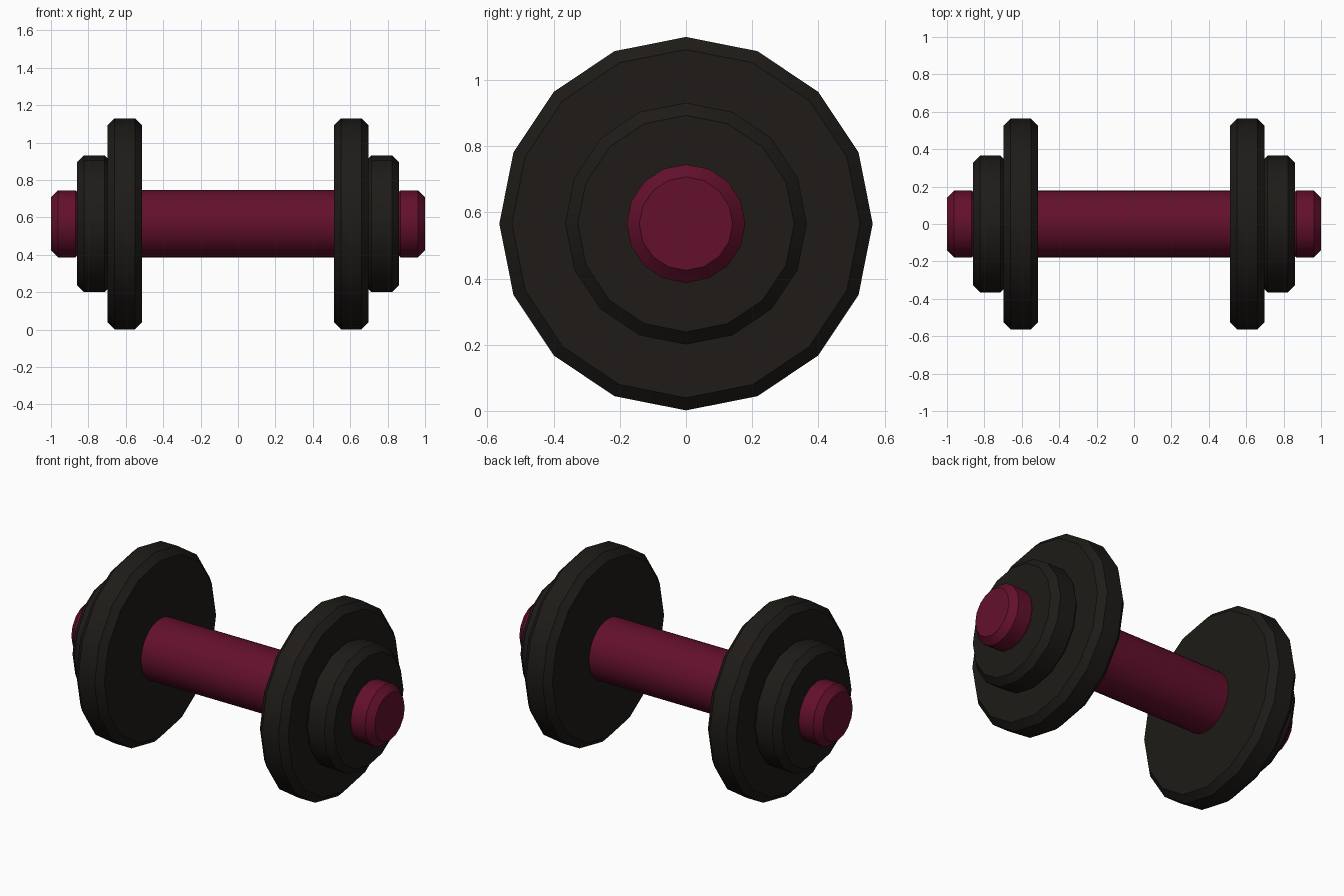
import bpy, bmesh, math

if "Cube" in bpy.data.objects:
    bpy.data.objects.remove(bpy.data.objects["Cube"])

AXIS_Z = 0.566


def material(name, color):
    m = bpy.data.materials.new(name)
    m.diffuse_color = color
    m.use_nodes = True
    m.node_tree.nodes["Principled BSDF"].inputs["Base Color"].default_value = m.diffuse_color
    return m


RUBBER = material("black_rubber", (0.013, 0.011, 0.009, 1))
GRIP = material("maroon_grip", (0.125, 0.005, 0.025, 1))


def disc(name, x0, x1, radius, chamfer, sides, mat):
    """Closed chamfered cylinder along x, with a vertex at the top."""
    profile = [(x0, radius - chamfer), (x0 + chamfer, radius),
               (x1 - chamfer, radius), (x1, radius - chamfer)]
    if chamfer == 0:
        profile = [(x0, radius), (x1, radius)]
    bm = bmesh.new()
    rings = []
    for x, r in profile:
        rings.append([bm.verts.new((x, r * math.sin(2 * math.pi * i / sides),
                                    AXIS_Z + r * math.cos(2 * math.pi * i / sides)))
                      for i in range(sides)])
    for a, b in zip(rings, rings[1:]):
        for i in range(sides):
            j = (i + 1) % sides
            bm.faces.new((a[i], a[j], b[j], b[i]))
    bm.faces.new(rings[0])
    bm.faces.new(rings[-1])
    bmesh.ops.recalc_face_normals(bm, faces=bm.faces)
    mesh = bpy.data.meshes.new(name)
    bm.to_mesh(mesh)
    bm.free()
    mesh.materials.append(mat)
    ob = bpy.data.objects.new(name, mesh)
    bpy.context.collection.objects.link(ob)
    bpy.ops.object.select_all(action='DESELECT')
    ob.select_set(True)
    bpy.context.view_layer.objects.active = ob
    bpy.ops.object.shade_smooth_by_angle(angle=math.radians(30))
    return ob


# Central grip
disc("handle", -0.53, 0.53, 0.18, 0, 32, GRIP)

# Weights and end cap on each side
for side, s in (("right", 1), ("left", -1)):
    for part, inner, outer, r, c, n, mat in (
            ("large_plate", 0.513, 0.698, 0.564, 0.038, 16, RUBBER),
            ("small_plate", 0.675, 0.862, 0.365, 0.038, 16, RUBBER),
            ("end_cap", 0.83, 1.0, 0.179, 0.038, 16, GRIP)):
        x0, x1 = sorted((s * inner, s * outer))
        disc(f"{part}_{side}", x0, x1, r, c, n, mat)
